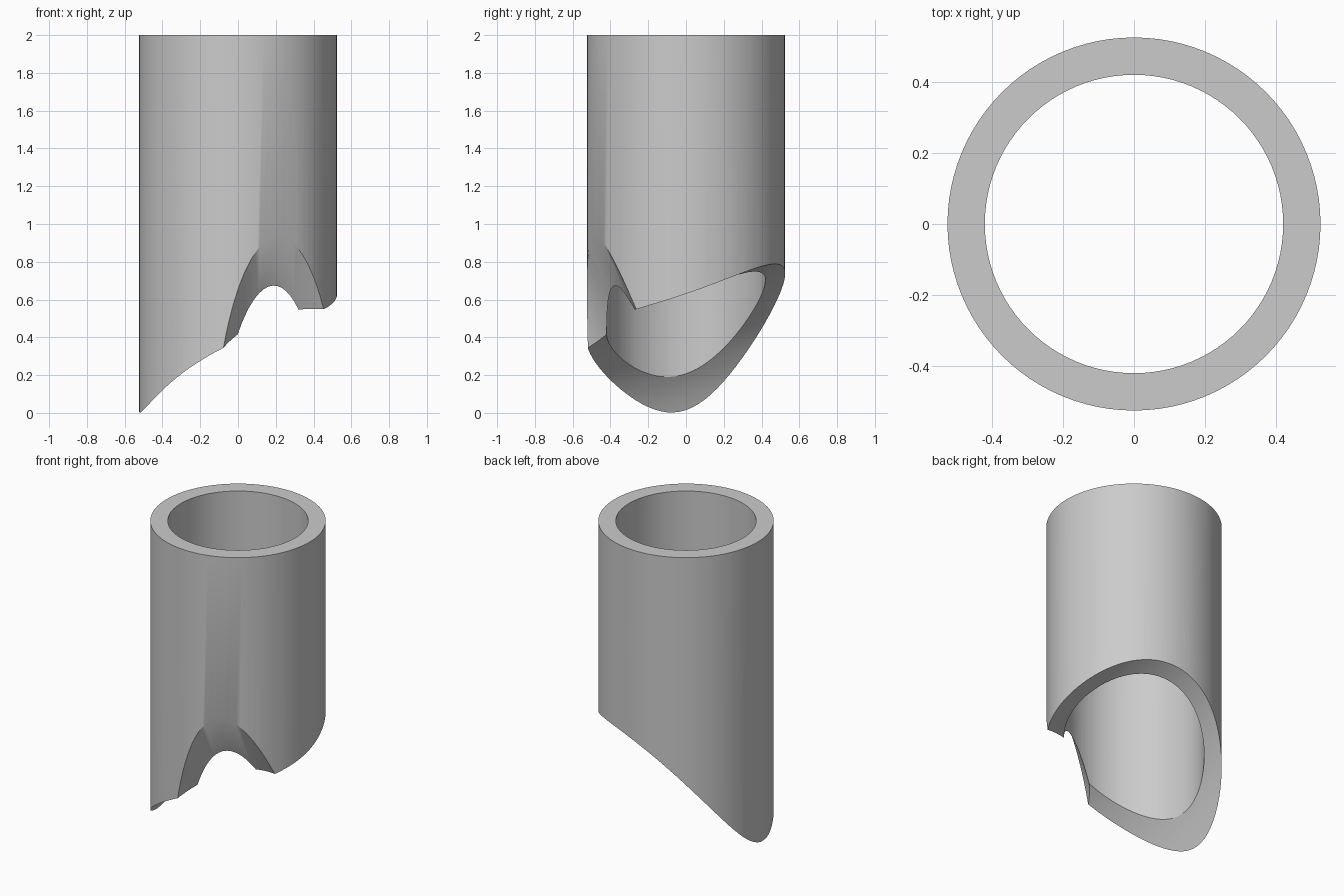
import bpy, bmesh, math
from mathutils import Vector

cube = bpy.data.objects.get("Cube")
if cube:
    bpy.data.objects.remove(cube, do_unlink=True)

grey = bpy.data.materials.new("plain grey")
grey.use_nodes = True
colour = (0.6, 0.6, 0.6, 1)
grey.diffuse_color = colour
grey.node_tree.nodes["Principled BSDF"].inputs["Base Color"].default_value = colour


def cylinder(name, radius, centre, axis, length, sides):
    bpy.ops.mesh.primitive_cylinder_add(vertices=sides, radius=radius, depth=length)
    obj = bpy.context.object
    obj.name = name
    obj.data.materials.append(grey)
    turn = Vector(axis).to_track_quat("Z", "Y").to_matrix().to_4x4()
    obj.data.transform(turn)
    obj.location = centre
    return obj


def cut(obj, cutter):
    bpy.context.view_layer.update()
    mod = obj.modifiers.new("cut", "BOOLEAN")
    mod.operation = "DIFFERENCE"
    mod.solver = "EXACT"
    mod.object = cutter
    bpy.ops.object.select_all(action="DESELECT")
    bpy.context.view_layer.objects.active = obj
    obj.select_set(True)
    bpy.ops.object.modifier_apply(modifier=mod.name)
    bpy.data.objects.remove(cutter, do_unlink=True)


# Straight pipe, overlong at the bottom
up = (0, 0, 1)
pipe = cylinder("coped_pipe", 0.525, (0, 0, 0.9), up, 2.2, 96)
cut(pipe, cylinder("bore", 0.42, (0, 0, 0.9), up, 3, 96))

# Wide saddle cut across the lower end
cut(pipe, cylinder("saddle_cutter", 0.995, (0.385, 0, -0.41), (0, 1, 0.34), 5, 192))

# Steep notch at the front
cut(pipe, cylinder("notch_cutter", 0.548, (0.42, -0.513, -0.231), (0, -0.41, 0.912), 4, 128))

# Smooth walls with sharp rims
bpy.ops.object.select_all(action="DESELECT")
bpy.context.view_layer.objects.active = pipe
pipe.select_set(True)
bpy.ops.object.shade_smooth_by_angle(angle=math.radians(30))
